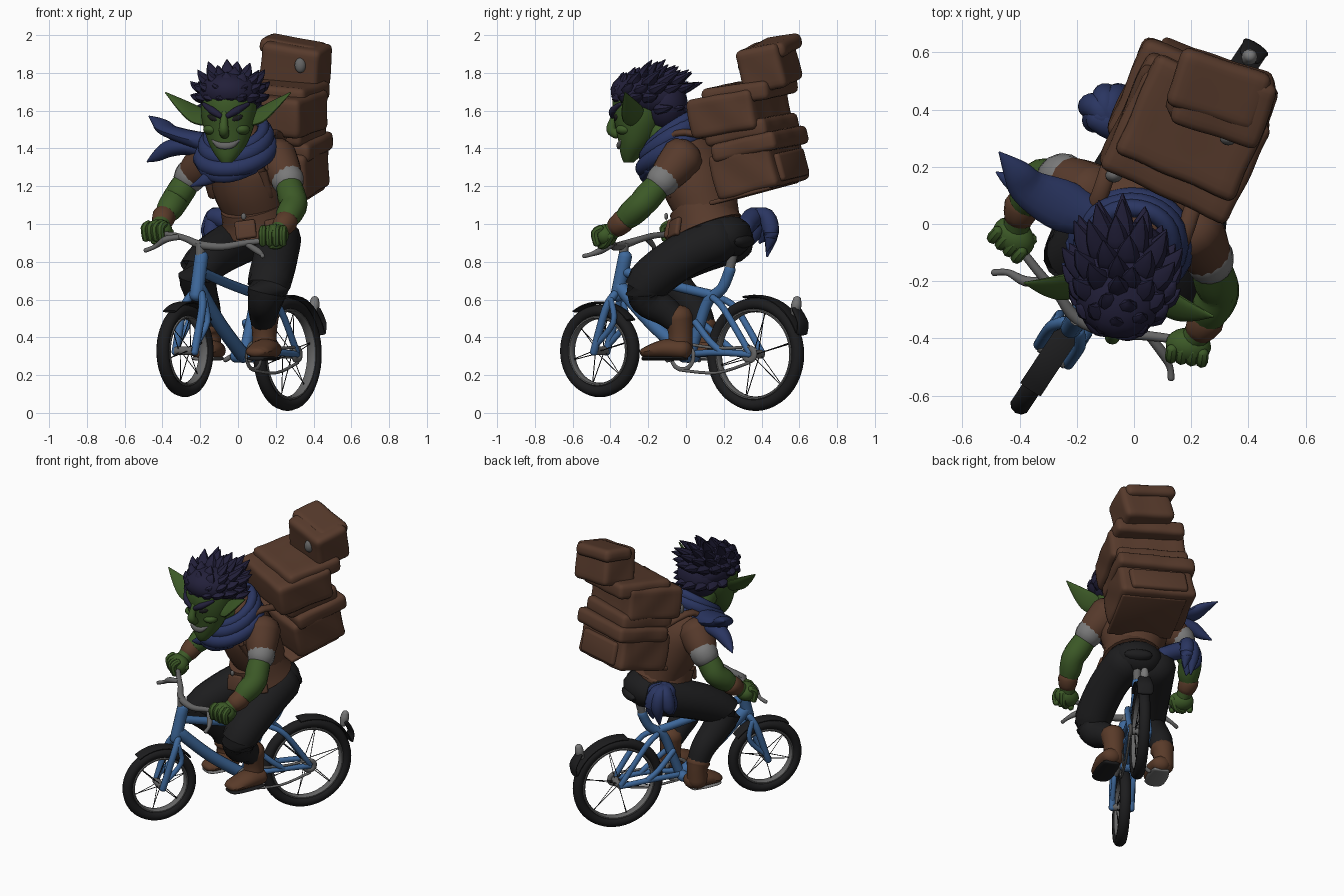
import bpy, bmesh, math, random
from mathutils import Vector, Matrix, Euler

if "Cube" in bpy.data.objects:
    bpy.data.objects.remove(bpy.data.objects["Cube"])
random.seed(4)
pi, cos, sin, rad = math.pi, math.cos, math.sin, math.radians
I4 = Matrix.Identity(4)

def mat(name, r, g, b):
    m = bpy.data.materials.new(name)
    m.diffuse_color = (r, g, b, 1)
    m.use_nodes = True
    m.node_tree.nodes["Principled BSDF"].inputs["Base Color"].default_value = m.diffuse_color
    return m

SKIN = mat("green_skin", .045, .1, .02)
LEATHER = mat("brown_leather", .096, .043, .025)
BOOT = mat("tan_leather", .1, .043, .022)
BLUE = mat("frame_blue", .048, .14, .33)
CLOTH = mat("navy_cloth", .023, .036, .12)
HAIR = mat("dark_hair", .016, .014, .042)
BLACK = mat("black", .012, .012, .013)
STEEL = mat("grey_metal", .13, .13, .13)
PALE = mat("pale_grey", .19, .19, .19)

def finish(name, bm, m):
    bmesh.ops.recalc_face_normals(bm, faces=bm.faces)
    me = bpy.data.meshes.new(name)
    bm.to_mesh(me)
    bm.free()
    me.materials.append(m)
    ob = bpy.data.objects.new(name, me)
    bpy.context.collection.objects.link(ob)
    return ob

def catmull(p, n):
    out = []
    for i in range(len(p) - 1):
        a, b, c, d = p[max(i - 1, 0)], p[i], p[i + 1], p[min(i + 2, len(p) - 1)]
        for k in range(n):
            t = k / n
            out.append([.5 * (2 * q + (r - o) * t + (2 * o - 5 * q + 4 * r - s) * t * t
                       + (3 * q - o - 3 * r + s) * t ** 3) for o, q, r, s in zip(a, b, c, d)])
    return out + [list(p[-1])]

def loft(name, pts, m, mtx=I4, n=4, sides=14, cap=True, ref=None):
    """Sweep an ellipse along points (x, y, z, side radius[, upright radius])."""
    p = catmull([tuple(q) if len(q) == 5 else tuple(q) + (q[3],) for q in pts], n)
    pos = [Vector(q[:3]) for q in p]
    whole = (pos[-1] - pos[0]).normalized()
    ref = Vector(ref or ((0, 1, 0) if abs(whole.z) > .93 else (0, 0, 1)))
    rings = []
    for i, q in enumerate(p):
        t = (pos[min(i + 1, len(p) - 1)] - pos[max(i - 1, 0)]).normalized()
        s = t.cross(ref).normalized()
        rings.append((pos[i], t, s, s.cross(t), max(q[3], .002), max(q[4], .002)))
    if cap:
        for end, sign in ((0, -1), (-1, 1)):
            c, t, s, u, a, b = rings[end]
            for f in (.5, .85, .98):
                w = math.sqrt(1 - f * f)
                new = (c + t * sign * f * min(a, b) * .8, t, s, u, a * w, b * w)
                rings.insert(0, new) if sign < 0 else rings.append(new)
    bm = bmesh.new()
    vs = [[bm.verts.new(mtx @ (c + s * a * cos(k * 2 * pi / sides) + u * b * sin(k * 2 * pi / sides)))
           for k in range(sides)] for c, t, s, u, a, b in rings]
    for r0, r1 in zip(vs, vs[1:]):
        for k in range(sides):
            bm.faces.new((r0[k], r0[k - 1], r1[k - 1], r1[k]))
    bm.faces.new(vs[0])
    bm.faces.new(vs[-1][::-1])
    return finish(name, bm, m)

def rod(name, a, b, r, m, sides=10):
    return loft(name, [tuple(a) + (r,), tuple(b) + (r,)], m, n=1, sides=sides, cap=False)

def blob(name, loc, size, m, rot=(0, 0, 0), mtx=I4):
    bm = bmesh.new()
    M = mtx @ Matrix.LocRotScale(Vector(loc), Euler([rad(a) for a in rot]), Vector(size))
    bmesh.ops.create_uvsphere(bm, u_segments=20, v_segments=12, radius=1, matrix=M)
    return finish(name, bm, m)

def box(name, loc, size, m, rot=(0, 0, 0), bevel=.02, mtx=I4, sag=0):
    bm = bmesh.new()
    bmesh.ops.create_cube(bm, size=1, matrix=Matrix.Diagonal((*size, 1)))
    bmesh.ops.bevel(bm, geom=bm.edges[:], offset=bevel, segments=3, affect='EDGES', profile=.5)
    if sag:   # soft folds in stuffed leather
        bmesh.ops.subdivide_edges(bm, edges=[e for e in bm.edges if e.calc_length() > .08], cuts=8, use_grid_fill=True)
        for v in bm.verts:
            v.co *= 1 + sag * (sin(v.co.x * 30 + loc[2] * 9) + sin(v.co.y * 26 + v.co.z * 22))
    bm.transform(mtx @ Matrix.LocRotScale(Vector(loc), Euler([rad(a) for a in rot]), None))
    return finish(name, bm, m)

# ---------- bicycle, on an axis turned in plan: u backwards, v to the rider's left
def P(u, v, z):
    v += .016
    return Vector((.55 * u + .835 * v, .835 * u - .55 * v, z))

def hoop(name, u, z, R, r, w, m, a0=0, a1=360, v=0, sides=10):
    """Ring or arc in the wheel plane, r thick radially and w wide across."""
    full = a1 - a0 == 360
    n = max(8, int((a1 - a0) / 7.5))
    bm = bmesh.new()
    rings = []
    for i in range(n if full else n + 1):
        a = rad(a0 + (a1 - a0) * i / n)
        rings.append([bm.verts.new(P(u + (R + r * cos(b)) * cos(a), v + w * sin(b), z + (R + r * cos(b)) * sin(a)))
                      for b in (k * 2 * pi / sides for k in range(sides))])
    for i in range(len(rings) if full else len(rings) - 1):
        r0, r1 = rings[i], rings[(i + 1) % len(rings)]
        for k in range(sides):
            bm.faces.new((r0[k - 1], r0[k], r1[k], r1[k - 1]))
    if not full:
        bm.faces.new(rings[0])
        bm.faces.new(rings[-1])
    return finish(name, bm, m)

FRONT, REAR = (-.535, .328), (.452, .31)
for tag, (u, z), R in (("front", FRONT, .245), ("rear", REAR, .30)):
    hoop(tag + "_tyre", u, z, R - .032, .032, .036, BLACK)
    hoop(tag + "_rim", u, z, R - .066, .011, .028, STEEL)
    rod(tag + "_hub", P(u, -.055, z), P(u, .055, z), .024, STEEL)
    for k in range(12):
        a, s = k * pi / 6, (-1) ** k
        rod(tag + "_spoke", P(u + .02 * cos(a), s * .03, z + .02 * sin(a)),
            P(u + (R - .075) * cos(a + .25 * s), 0, z + (R - .075) * sin(a + .25 * s)), .0025, BLACK, 4)
hoop("rear_fender", *REAR, .308, .008, .05, BLACK, 22, 100)
hoop("front_fender", *FRONT, .255, .008, .045, BLACK, 40, 125)
loft("fender_flap", [(*P(.71, 0, .55), .04, .015), (*P(.75, 0, .48), .05, .014), (*P(.745, 0, .42), .05, .012)],
     BLACK, ref=(.55, .835, 0))
loft("rear_lamp", [(*P(.7, 0, .53), .022), (*P(.71, 0, .57), .028), (*P(.715, 0, .6), .022)], PALE)

def tube(name, r, *pts, m=BLUE):
    return loft(name, [(*P(*q), r) for q in pts], m, n=4)

tube("head_tube", .037, (-.375, 0, .83), (-.425, 0, .62))
tube("down_tube", .038, (-.41, 0, .67), (-.2, 0, .47), (.03, 0, .3))
tube("top_tube", .026, (-.39, 0, .75), (-.1, 0, .68), (.2, 0, .62))
tube("seat_tube", .03, (.29, 0, .76), (.24, 0, .66), (.15, 0, .59), (.09, 0, .45), (.03, 0, .29))
tube("seat_post", .026, (.28, 0, .73), (.31, 0, .85), m=STEEL)
for s, side in ((1, "left"), (-1, "right")):
    tube(side + "_fork", .021, (-.42, s * .03, .63), (-.46, s * .06, .55), (-.535, s * .06, .32))
    tube(side + "_fork_brace", .016, (-.43, s * .055, .6), (-.41, s * .06, .48), (-.52, s * .06, .36))
    tube(side + "_chain_stay", .018, (.04, s * .03, .31), (.25, s * .06, .32), (.452, s * .06, .31))
    tube(side + "_seat_stay", .018, (.2, s * .03, .61), (.29, s * .06, .55), (.452, s * .06, .32))
    tube(side + "_lower_stay", .018, (.09, s * .03, .48), (.2, s * .06, .38), (.28, s * .06, .32))
tube("bracket_shell", .035, (.03, -.05, .3), (.03, .05, .3))
loft("saddle", [(*P(.14, 0, .88), .03, .025), (*P(.27, 0, .88), .06, .03), (*P(.38, 0, .91), .09, .035)], BLACK)
hoop("chainring", .03, .3, .07, .012, .006, STEEL, v=.065)
hoop("sprocket", *REAR, .03, .018, .012, STEEL, v=.06)
for dz, e in ((.07, .04), (-.075, -.045)):
    tube("chain", .008, (.03, .065, .3 + dz), (.25, .065, .28 + dz * .9), (.452, .065, .31 + e), m=STEEL)
tube("left_crank", .013, (.03, .075, .3), (-.05, .09, .28), m=STEEL)
tube("right_crank", .013, (.03, -.075, .3), (.02, -.11, .28), m=STEEL)

# handlebar, grips and brake levers
loft("handlebar", [(-.44, -.03, .95, .014), (-.34, -.16, .94, .016), (-.27, -.24, .92, .017), (-.2, -.33, .89, .022),
                   (-.08, -.38, .88, .02), (.04, -.39, .9, .017), (.2, -.41, .92, .014)], STEEL)
loft("left_lever", [(.05, -.39, .89, .014), (.1, -.45, .86, .018), (.125, -.5, .84, .012), (.13, -.54, .83, .012)], STEEL)
loft("right_lever", [(-.31, -.2, .93, .014), (-.38, -.2, .92, .018), (-.44, -.17, .88, .012), (-.49, -.17, .86, .012)], STEEL)
rod("stem", (-.2, -.33, .8), (-.2, -.33, .9), .026, STEEL)

# ---------- rider: legs, boots with pale soles
loft("hips", [(.17, .25, .93, .155, .11), (.14, .18, .95, .175, .12), (.11, .12, 1.0, .17, .12)], BLACK)
loft("left_leg", [(.21, .17, .92, .125), (.2, -.02, .83, .12), (.165, -.2, .69, .115), (.145, -.2, .6, .095),
                  (.135, -.11, .54, .08), (.135, -.05, .49, .07)], BLACK)
loft("right_leg", [(.03, .25, .92, .125), (-.1, .05, .85, .12), (-.21, -.11, .75, .105), (-.2, -.04, .65, .09),
                   (-.17, .05, .55, .078), (-.155, .09, .46, .068)], BLACK)
for side, (x, y, z, top, toe) in (("left", (.14, -.04, .34, .17, 1)), ("right", (-.155, .09, .335, .12, .8))):
    loft(side + "_boot_shaft", [(x, y, z + top, .076), (x, y + .01, z + .08, .065), (x, y + .01, z, .065)], BOOT)
    path = [(x + .035, y + .03, z - .005, .06, .05), (x, y - .06 * toe, z, .075, .052),
            (x - .035, y - .15 * toe, z - .015, .068, .035), (x - .045, y - .18 * toe, z - .02, .052, .025)]
    loft(side + "_boot_foot", path, BOOT)
    loft(side + "_sole", [(a, b, .288, r * .92, .012) for a, b, c, r, h in path], PALE if side == "right" else BLACK)

# torso and flared tunic hem
loft("tunic", [(.11, .13, .99, .17, .15), (.1, .12, 1.05, .175, .155), (.06, .07, 1.2, .21, .18),
               (.02, .02, 1.35, .22, .165), (0, -.03, 1.45, .15, .12)], LEATHER, sides=20)
loft("tunic_hem", [(.105, .11, .98, .195, .195), (.095, .09, 1.035, .182, .175), (.08, .065, 1.1, .175, .16)],
     LEATHER, sides=24, cap=False, ref=(0, 1, 0))
for x, y, r, z in ((.04, -.09, -5, .97), (.2, -.06, 25, .98)):
    box("hem_flap", (x, y, z), (.11, .03, .1), LEATHER, (-14, random.uniform(-15, 15), r), .012)
blob("tunic_clasp", (.03, -.105, 1.04), (.014, .01, .018), STEEL)

# arms, each from shoulder to fist
def arm(side, sh, cuff, elbow, wrist, hand, turn):
    V = [Vector(q) for q in (sh, cuff, elbow, wrist, hand)]
    loft(side + "_sleeve", [(*V[0], .115), (*V[0].lerp(V[1], .6), .1), (*V[1], .082)], LEATHER)
    d = (V[2] - V[1]).normalized() * .018
    loft(side + "_cuff", [(*(V[1] - d), .087), (*(V[1] + d), .086)], PALE, n=1)
    loft(side + "_arm", [(*V[1], .066), (*V[1].lerp(V[2], .6), .075), (*V[2], .073),
                         (*V[2].lerp(V[3], .5), .07), (*V[3], .052), (*V[4], .045)], SKIN)
    d = (V[4] - V[3]).normalized() * .022
    loft(side + "_bracer", [(*(V[3] - d), .063), (*(V[3] + d), .058)], BOOT, n=1)
    M = Matrix.Translation(V[4]) @ Matrix.Rotation(rad(turn), 4, 'Z')
    blob(side + "_fist", (0, 0, .005), (.08, .062, .06), SKIN, mtx=M)
    for k in range(4):
        x = -.054 + k * .036
        loft(side + "_finger", [(x, -.02, .04, .021), (x, -.05, .018, .022), (x, -.04, -.038, .02)], SKIN, M, n=3, sides=8)
    loft(side + "_thumb", [(.05, .03, 0, .025), (.03, .0, -.045, .022), (-.01, -.03, -.05, .018)], SKIN, M, n=3, sides=8)

arm("left", (.2, -.02, 1.35), (.262, -.12, 1.235), (.295, -.24, 1.1), (.245, -.35, 1.0), (.19, -.425, .935), -8)
arm("right", (-.15, .1, 1.35), (-.25, .16, 1.255), (-.33, .15, 1.13), (-.395, .05, 1.03), (-.42, -.045, .96), -40)

# ---------- head, turned slightly
H = Matrix.Translation((-.045, -.22, 0)) @ Matrix.Rotation(rad(-10), 4, 'Z')
RINGS = [(1.325, .03, -.11, -.06), (1.36, .06, -.125, -.02), (1.42, .1, -.135, .04), (1.5, .13, -.15, .09),
         (1.57, .145, -.165, .12), (1.65, .145, -.17, .14), (1.73, .12, -.14, .13), (1.78, .05, -.06, .06)]
bm = bmesh.new()
rows = [[bm.verts.new(H @ Vector((w * sin(a), (f + b) / 2 - (b - f) / 2 * cos(a), z)))
         for a in (k * pi / 12 for k in range(24))] for z, w, f, b in catmull(RINGS, 3)]
for r0, r1 in zip(rows, rows[1:]):
    for k in range(24):
        bm.faces.new((r0[k - 1], r0[k], r1[k], r1[k - 1]))
bm.faces.new(rows[0])
bm.faces.new(rows[-1])
finish("head", bm, SKIN)
loft("neck", [(-.01, -.06, 1.4, .1), (-.04, -.17, 1.52, .09)], SKIN)
loft("nose", [(0, -.15, 1.6, .016), (0, -.168, 1.55, .02), (0, -.178, 1.5, .027), (0, -.15, 1.475, .025)], SKIN, H)
loft("mouth", [(-.07, -.107, 1.445, .01, .006), (-.04, -.13, 1.42, .011, .016), (0, -.137, 1.413, .011, .018),
               (.04, -.13, 1.42, .011, .016), (.07, -.107, 1.445, .01, .006)], STEEL, H)
for s, side in ((1, "left"), (-1, "right")):
    blob(side + "_eye", (s * .062, -.138, 1.562), (.036, .015, .018), BLACK, (0, s * -20, s * 20), H)
    loft(side + "_brow", [(s * .02, -.168, 1.572, .014), (s * .065, -.158, 1.6, .02), (s * .12, -.11, 1.635, .01)], HAIR, H)
    blob(side + "_cheek", (s * .08, -.09, 1.5), (.045, .05, .03), SKIN, mtx=H)
    loft(side + "_ear", [(s * .115, -.02, 1.55, .02, .045), (s * .18, -.03, 1.58, .018, .065), (s * .25, -.04, 1.63, .014, .045),
                         (s * .335, -.045, 1.695, .004, .004)], SKIN, H, ref=(0, .7, .71))

# hair: a cap plus swept-back spikes
C = Vector((-.04, -.2, 1.682))
blob("hair_cap", C, (.17, .205, .12), HAIR, (-10, 0, -10))
blob("hair_back", (-.02, -.11, 1.63), (.145, .12, .14), HAIR)
for lat in range(5):
    n = (16, 14, 11, 7, 3)[lat]
    for k in range(n):
        a, e = 2 * pi * (k + .5 * (lat % 2)) / n, rad(-8 + lat * 22)
        d = Vector((cos(a) * cos(e), sin(a) * cos(e), sin(e)))
        drop = -.06 if d.y > .3 and lat == 0 else 0
        b = C + Vector((d.x * .145, d.y * .165, d.z * .1 + drop))
        L = random.uniform(.055, .09)
        t = d * .45 + Vector((0, .75, .33))
        loft("hair_spike", [(*b, .044, .034), (*(b + (d * .8 + t) * L * .4), .032, .022), (*(b + t * L + d * L * .45), .003)],
             HAIR, n=2, sides=7)

# ---------- scarf and its tails
for r, dz, th in ((.15, .04, .045), (.17, -.02, .045), (.135, .08, .035)):
    loft("scarf_wrap", [(-.01 + r * 1.08 * cos(a), -.07 + r * .93 * sin(a), 1.4 + dz + .085 * sin(a) + .03 * cos(a), th * .9, th)
                        for a in (k * pi / 8 for k in range(17))], CLOTH, n=2)
loft("scarf_bib", [(.08, -.2, 1.31, .03, .045), (-.04, -.22, 1.27, .03, .05), (-.15, -.17, 1.28, .03, .05), (-.21, -.07, 1.35, .03, .04)], CLOTH)
loft("scarf_point", [(-.12, -.17, 1.27, .03, .05), (-.18, -.16, 1.23, .025, .03), (-.25, -.14, 1.2, .004)], CLOTH)
loft("scarf_tail_upper", [(-.12, .02, 1.42, .06, .06), (-.24, .06, 1.45, .09, .045), (-.36, .12, 1.49, .07, .035),
                          (-.41, .18, 1.53, .05, .03), (-.47, .25, 1.57, .004)], CLOTH)
loft("scarf_tail_lower", [(-.14, .04, 1.39, .05, .05), (-.26, .08, 1.41, .06, .045), (-.36, .12, 1.4, .05, .045),
                          (-.43, .15, 1.36, .03, .03), (-.48, .18, 1.33, .004)], CLOTH)

# cloth bow hanging at the hip
loft("sash_knot", [(.02, .31, .98, .05), (-.08, .35, 1.03, .055), (-.13, .37, 1.04, .045)], CLOTH)
for x, y, z in ((-.155, .41, .9), (-.14, .36, .88), (-.1, .45, .83), (-.05, .45, .86)):
    loft("sash_tail", [(-.09, .35, 1.05, .03), ((x - .1) / 2, (y + .4) / 2, 1.04, .045), (x, y, .95, .042), (x, y - .02, z, .006)], CLOTH)

# ---------- stacked luggage with lids, straps and buckles
BAGS = [("lower_bag", (.195, .385, 1.3), (.49, .36, .25), (14, 5, -22)),
        ("lower_lid", (.205, .395, 1.425), (.51, .37, .1), (12, 4, -22)),
        ("middle_roll", (.19, .35, 1.5), (.46, .36, .1), (10, 4, -24)),
        ("middle_bag", (.18, .28, 1.6), (.49, .38, .21), (9, 5, -25)),
        ("middle_lid", (.215, .34, 1.705), (.45, .38, .1), (7, 5, -23)),
        ("top_bag", (.305, .44, 1.84), (.33, .24, .24), (12, 9, -18)),
        ("top_lid", (.295, .47, 1.935), (.33, .21, .08), (8, 10, -18))]
for name, loc, size, rot in BAGS:
    box(name, loc, size, LEATHER, rot, .03, sag=.012)
    M = Matrix.LocRotScale(Vector(loc), Euler([rad(a) for a in rot]), None)
    if name == "lower_bag":
        box("bag_pocket", (0, size[1] / 2, -.03), (size[0] * .75, .05, size[2] * .6), LEATHER, bevel=.02, mtx=M)
box("pack_base", (.2, .36, 1.17), (.42, .36, .025), LEATHER, (14, 5, -22), .01)
for x, y, z in ((.33, .3, 1.84), (-.07, .17, 1.52)):
    blob("buckle", (x, y, z), (.03, .025, .04), STEEL)
for x, y in ((.17, -.05), (-.12, .1)):
    loft("shoulder_strap", [(x + .07, y + .22, 1.45, .03, .02), (x, y, 1.48, .03, .02), (x - .05, y - .1, 1.33, .03, .02),
                            (x - .01, y - .02, 1.15, .03, .02)], LEATHER)

bpy.ops.object.select_all(action='SELECT')
bpy.context.view_layer.objects.active = bpy.context.selected_objects[0]
bpy.ops.object.shade_smooth_by_angle(angle=rad(42))
